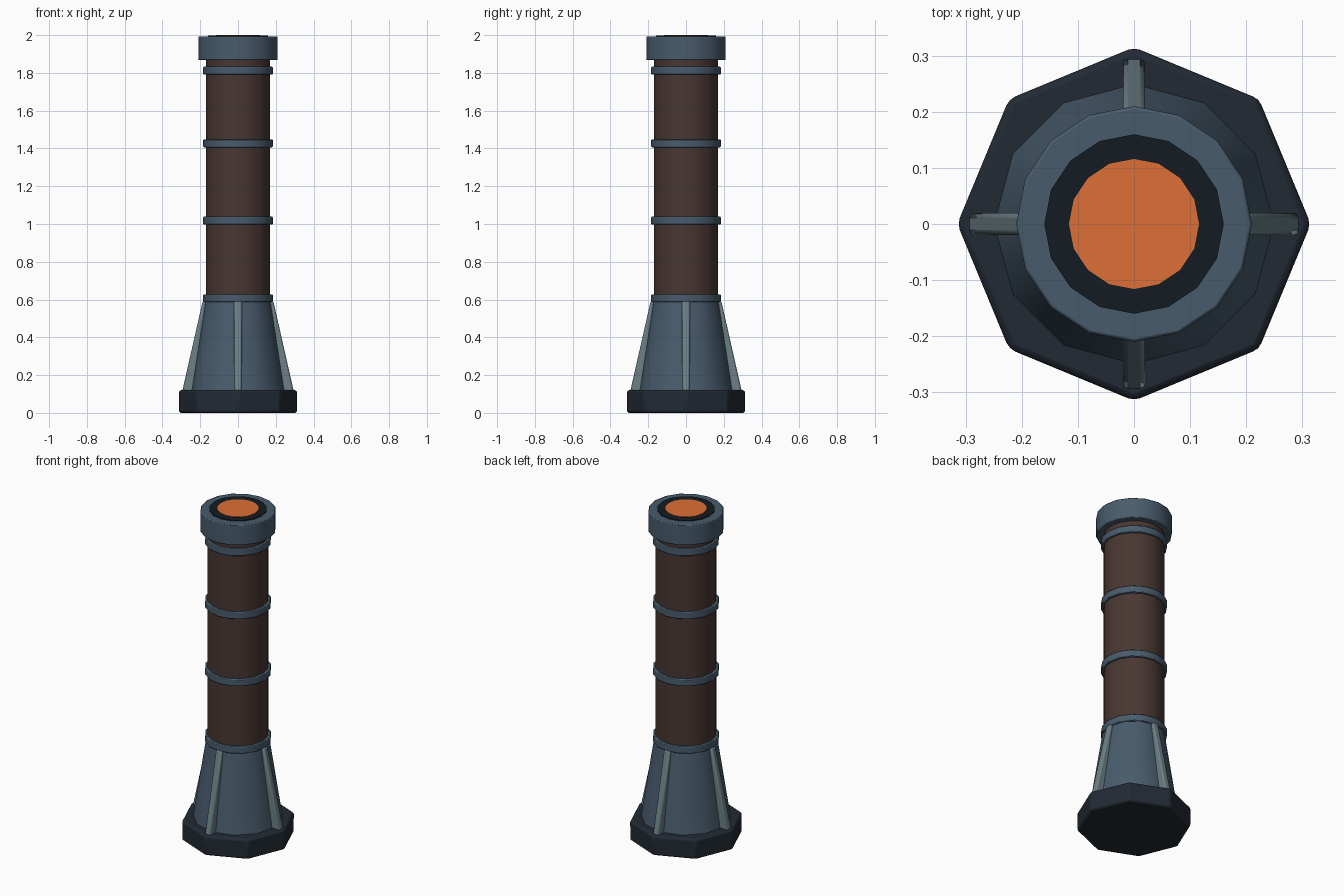
import bpy, bmesh
from math import cos, sin, pi, radians

if "Cube" in bpy.data.objects:
    bpy.data.objects.remove(bpy.data.objects["Cube"])


def material(name, rgb):
    m = bpy.data.materials.new(name)
    m.diffuse_color = (*rgb, 1)
    m.use_nodes = True
    m.node_tree.nodes["Principled BSDF"].inputs["Base Color"].default_value = m.diffuse_color
    return m


STEEL = material("blue_steel", (0.065, 0.105, 0.15))
DARK = material("dark_base", (0.016, 0.023, 0.034))
GRIP = material("brown_grip", (0.065, 0.038, 0.031))
RIB = material("light_rib", (0.15, 0.215, 0.24))
BLACK = material("muzzle_black", (0.007, 0.011, 0.015))
GLOW = material("orange_glow", (0.72, 0.16, 0.037))


def finish(name, bm, mat, bevel=0.0, smooth=True):
    bmesh.ops.recalc_face_normals(bm, faces=bm.faces)
    me = bpy.data.meshes.new(name)
    bm.to_mesh(me)
    bm.free()
    ob = bpy.data.objects.new(name, me)
    bpy.context.collection.objects.link(ob)
    me.materials.append(mat)
    if bevel:
        b = ob.modifiers.new("bevel", 'BEVEL')
        b.width = bevel
        b.segments = 2
        b.limit_method = 'ANGLE'
        b.angle_limit = radians(40)
    if smooth:
        bpy.ops.object.select_all(action='DESELECT')
        ob.select_set(True)
        bpy.context.view_layer.objects.active = ob
        bpy.ops.object.shade_smooth_by_angle(angle=radians(32))
    return ob


def drum(name, r0, r1, z0, z1, sides, mat, bevel=0.0):
    """Closed prism or cone with a vertex on the +x axis."""
    bm = bmesh.new()
    rings = [[bm.verts.new((r * cos(2 * pi * i / sides), r * sin(2 * pi * i / sides), z))
              for i in range(sides)] for r, z in ((r0, z0), (r1, z1))]
    bm.faces.new(rings[0])
    bm.faces.new(rings[1])
    for i in range(sides):
        j = (i + 1) % sides
        bm.faces.new((rings[0][i], rings[0][j], rings[1][j], rings[1][i]))
    return finish(name, bm, mat, bevel)


# Octagonal foot with softened edges, including the upright corners
foot = drum("foot", 0.315, 0.315, 0.0, 0.12, 8, DARK, 0.012)
foot.modifiers["bevel"].angle_limit = radians(30)

# Flared skirt, main tube
drum("flared_skirt", 0.25, 0.175, 0.115, 0.6, 12, STEEL)
drum("tube", 0.17, 0.17, 0.58, 1.9, 16, GRIP)

# Bands around the tube
for i, z in enumerate((0.607, 1.018, 1.427, 1.812)):
    drum(f"band_{i + 1}", 0.184, 0.184, z - 0.021, z + 0.021, 16, STEEL, 0.004)

# Top collar with dark inset and glowing core
drum("collar", 0.21, 0.21, 1.868, 1.993, 16, STEEL, 0.005)
drum("inset", 0.16, 0.16, 1.95, 1.998, 16, BLACK)
drum("core", 0.116, 0.116, 1.95, 2.0, 16, GLOW)

# Four sloping ribs on the skirt
profile = [(0.22, 0.115), (0.295, 0.115), (0.187, 0.592), (0.15, 0.592)]
for k in range(4):
    bm = bmesh.new()
    a = [bm.verts.new((r, -0.02, z)) for r, z in profile]
    b = [bm.verts.new((r, 0.02, z)) for r, z in profile]
    bm.faces.new(a)
    bm.faces.new(b)
    for i in range(4):
        j = (i + 1) % 4
        bm.faces.new((a[i], a[j], b[j], b[i]))
    rib = finish(f"rib_{k + 1}", bm, RIB, 0.009)
    rib.rotation_euler.z = k * pi / 2
